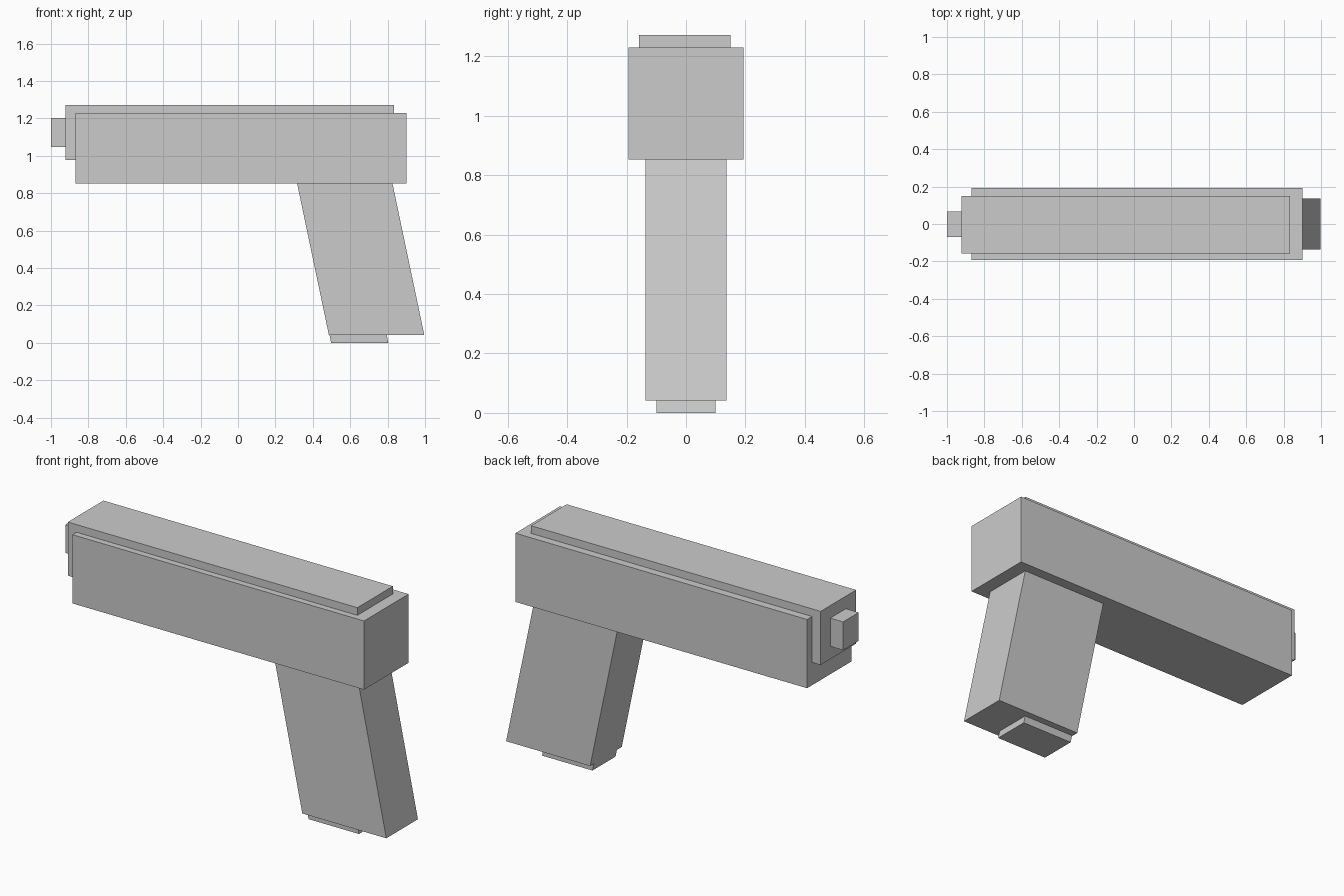
import bpy
import bmesh

if "Cube" in bpy.data.objects:
    bpy.data.objects.remove(bpy.data.objects["Cube"])


def prism(name, profile, y0, y1):
    """Extrude an x-z profile from y0 to y1."""
    bm = bmesh.new()
    face = bm.faces.new([bm.verts.new((x, y0, z)) for x, z in profile])
    ext = bmesh.ops.extrude_face_region(bm, geom=[face])
    verts = [v for v in ext["geom"] if isinstance(v, bmesh.types.BMVert)]
    bmesh.ops.translate(bm, verts=verts, vec=(0, y1 - y0, 0))
    bmesh.ops.recalc_face_normals(bm, faces=bm.faces)
    mesh = bpy.data.meshes.new(name)
    bm.to_mesh(mesh)
    bm.free()
    obj = bpy.data.objects.new(name, mesh)
    bpy.context.collection.objects.link(obj)
    return obj


def box(name, x, y, z):
    profile = [(x[0], z[0]), (x[1], z[0]), (x[1], z[1]), (x[0], z[1])]
    return prism(name, profile, *y)


def raked(name, x, y, z, rake=-0.21):
    """Box whose x range is given at its bottom and leans with height."""
    d = rake * (z[1] - z[0])
    profile = [(x[0], z[0]), (x[1], z[0]), (x[1] + d, z[1]), (x[0] + d, z[1])]
    return prism(name, profile, *y)


# Main body, with the inner slide and muzzle stepping out of its front end
box("body", (-0.87, 0.9), (-0.193, 0.193), (0.853, 1.23))
box("slide", (-0.922, 0.835), (-0.158, 0.15), (0.978, 1.272))
box("muzzle", (-1.0, -0.9), (-0.069, 0.066), (1.048, 1.203))

# Leaning grip and the small plate under it
raked("grip", (0.486, 0.996), (-0.137, 0.137), (0.042, 0.86))
raked("grip_base_plate", (0.498, 0.804), (-0.1, 0.1), (0.0, 0.05))
